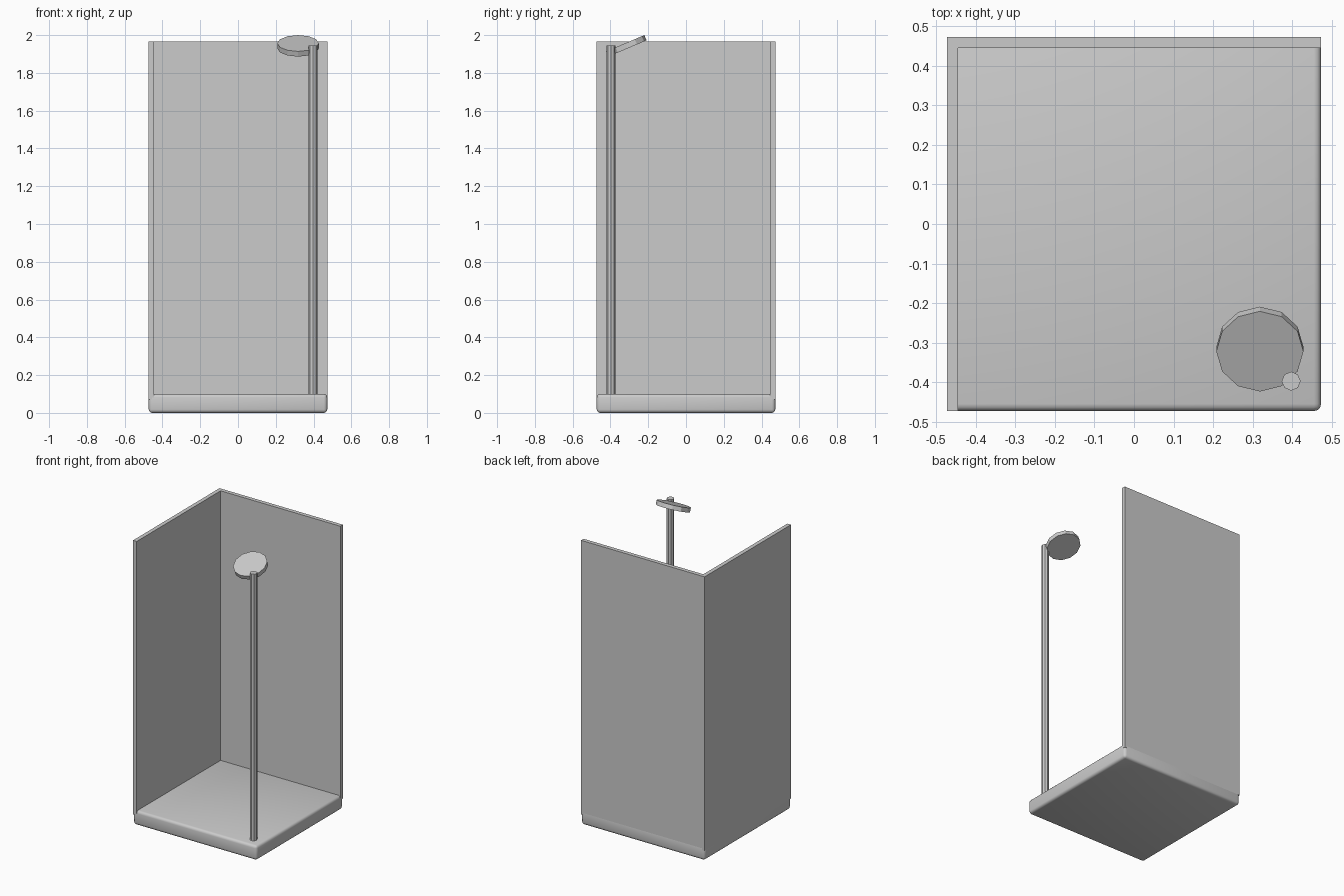
import bpy
from math import radians

if "Cube" in bpy.data.objects:
    bpy.data.objects.remove(bpy.data.objects["Cube"], do_unlink=True)

# Single grey used on every part
GREY = (0.6, 0.6, 0.6, 1.0)
grey = bpy.data.materials.new("plain_grey")
grey.use_nodes = True
grey.diffuse_color = GREY
grey.node_tree.nodes["Principled BSDF"].inputs["Base Color"].default_value = GREY

HALF = 0.4725       # half the width of the tray
WALL = 0.028        # panel thickness
TRAY_TOP = 0.1


def finish(name):
    obj = bpy.context.object
    obj.name = name
    obj.data.materials.append(grey)
    return obj


def box(name, low, high):
    centre = [(a + b) / 2 for a, b in zip(low, high)]
    bpy.ops.mesh.primitive_cube_add(size=1, location=centre)
    bpy.context.object.scale = [b - a for a, b in zip(low, high)]
    bpy.ops.object.transform_apply(location=False, rotation=False, scale=True)
    return finish(name)


def cylinder(name, sides, radius, depth, centre, tilt=0):
    bpy.ops.mesh.primitive_cylinder_add(
        vertices=sides, radius=radius, depth=depth,
        location=centre, rotation=(radians(tilt), 0, 0))
    return finish(name)


# Tray with softly rounded edges
tray = box("shower_tray", (-HALF, -HALF, 0), (HALF, HALF, TRAY_TOP))
bevel = tray.modifiers.new("rounded_edges", "BEVEL")
bevel.width = 0.018
bevel.segments = 3
bpy.ops.object.modifier_apply(modifier=bevel.name)
bpy.ops.object.shade_smooth_by_angle(angle=radians(40))

# Two panels meeting in the back corner
box("side_panel", (-HALF, -HALF, 0.07), (WALL - HALF, HALF - WALL, 1.965))
box("back_panel", (-HALF, HALF - WALL, 0.07), (HALF, HALF, 1.965))

# Riser pipe standing in the front corner
POLE_TOP = 1.945
cylinder("riser_pipe", 8, 0.024, POLE_TOP - TRAY_TOP + 0.01,
         (0.397, -0.397, (POLE_TOP + TRAY_TOP - 0.01) / 2))

# Tilted round shower head
cylinder("shower_head", 12, 0.11, 0.03, (0.318, -0.316, 1.943), tilt=23)
